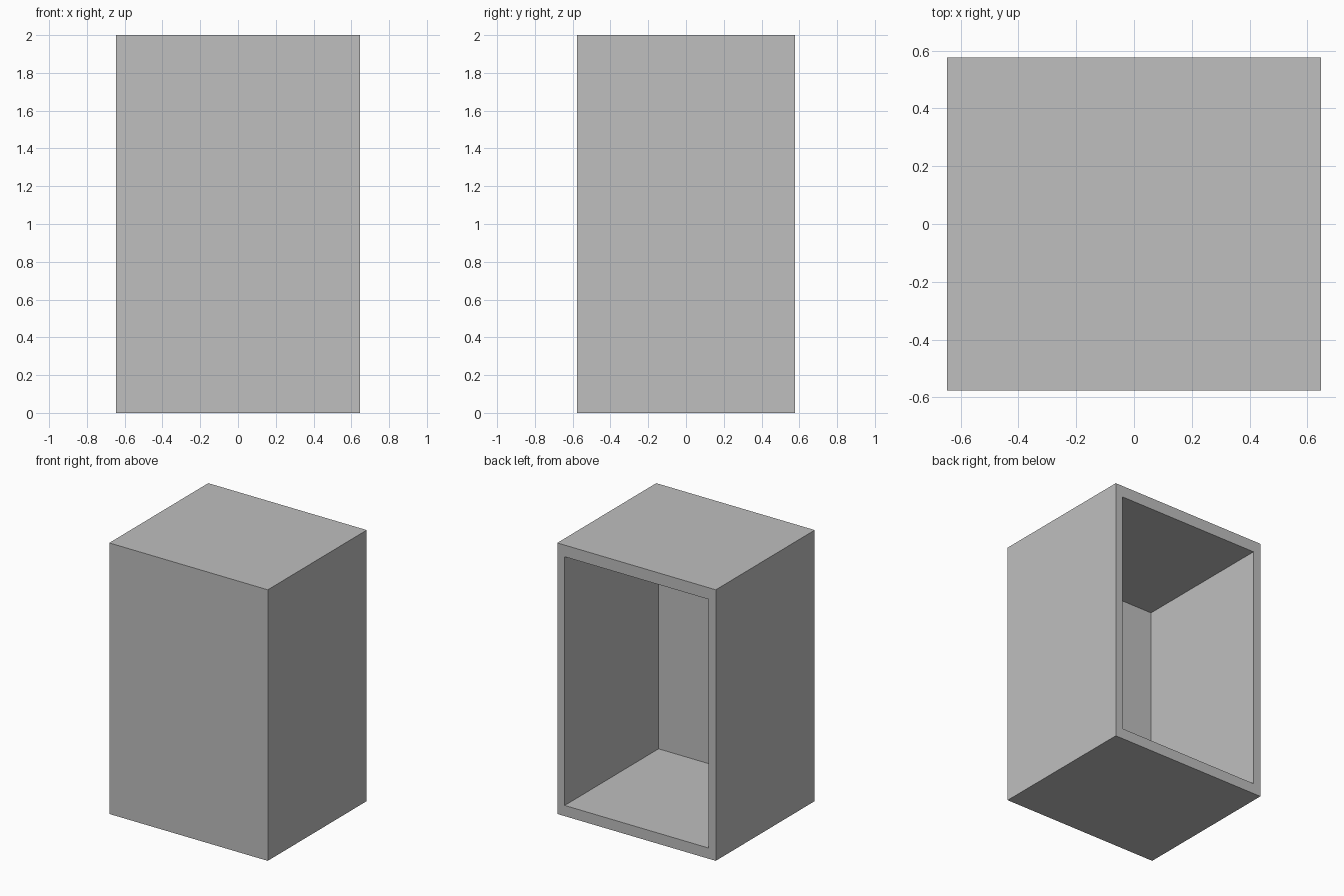
import bpy
import bmesh
from mathutils import Vector

# Remove the default cube
cube = bpy.data.objects.get("Cube")
if cube:
    bpy.data.objects.remove(cube, do_unlink=True)

# Overall size and wall thickness
WIDTH, DEPTH, HEIGHT = 1.294, 1.154, 2.0
SIDE, FRONT, TOP, BOTTOM = 0.061, 0.06, 0.086, 0.079

# Single grey material
GREY = (0.52, 0.52, 0.52, 1.0)
grey = bpy.data.materials.new("plain grey")
grey.use_nodes = True
grey.diffuse_color = GREY
grey.node_tree.nodes["Principled BSDF"].inputs["Base Color"].default_value = GREY

# Solid outer block
bm = bmesh.new()
bmesh.ops.create_cube(bm, size=1)
bmesh.ops.scale(bm, vec=(WIDTH, DEPTH, HEIGHT), verts=bm.verts)
bmesh.ops.translate(bm, vec=(0, 0, HEIGHT / 2), verts=bm.verts)

# Inset the back face to form the rim
bm.faces.ensure_lookup_table()
back = max(bm.faces, key=lambda f: f.calc_center_median().y)
bmesh.ops.inset_region(bm, faces=[back], thickness=SIDE, use_even_offset=True)
for v in back.verts:
    v.co.z = HEIGHT - TOP if v.co.z > HEIGHT / 2 else BOTTOM

# Push the inset face inwards to hollow out the compartment
pushed = bmesh.ops.extrude_discrete_faces(bm, faces=[back])["faces"][0]
rim_verts = [v for v in bm.verts if abs(v.co.x) < WIDTH / 2 - SIDE / 2
             and v not in pushed.verts]
inner_verts = list(pushed.verts)
bmesh.ops.translate(bm, vec=Vector((0, FRONT - DEPTH, 0)), verts=inner_verts)
bmesh.ops.recalc_face_normals(bm, faces=bm.faces)

# Open-backed cabinet
mesh = bpy.data.meshes.new("cabinet_shell")
bm.to_mesh(mesh)
bm.free()
mesh.materials.append(grey)
cabinet = bpy.data.objects.new("cabinet_shell", mesh)
bpy.context.collection.objects.link(cabinet)
